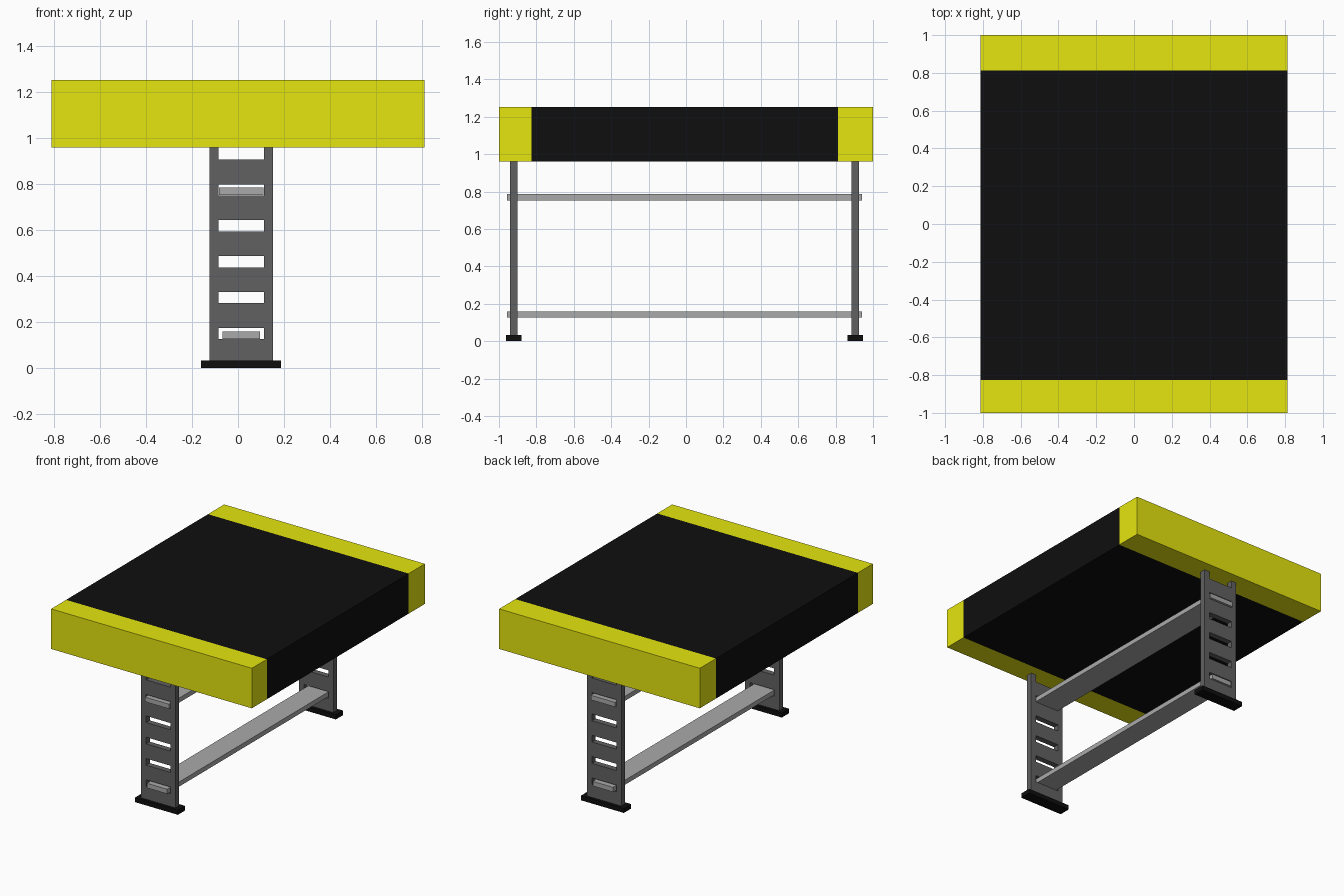
import bpy
import bmesh

if "Cube" in bpy.data.objects:
    bpy.data.objects.remove(bpy.data.objects["Cube"])


def material(name, color):
    m = bpy.data.materials.new(name)
    m.diffuse_color = (*color, 1)
    m.use_nodes = True
    m.node_tree.nodes["Principled BSDF"].inputs["Base Color"].default_value = m.diffuse_color
    return m


def boxes(name, spans, mat=None):
    """One mesh object made of boxes, each given as (x0, x1, y0, y1, z0, z1)."""
    bm = bmesh.new()
    for x0, x1, y0, y1, z0, z1 in spans:
        for v in bmesh.ops.create_cube(bm, size=1)["verts"]:
            v.co.x = x1 if v.co.x > 0 else x0
            v.co.y = y1 if v.co.y > 0 else y0
            v.co.z = z1 if v.co.z > 0 else z0
    mesh = bpy.data.meshes.new(name)
    bm.to_mesh(mesh)
    bm.free()
    obj = bpy.data.objects.new(name, mesh)
    bpy.context.collection.objects.link(obj)
    if mat:
        mesh.materials.append(mat)
    return obj


yellow = material("yellow", (0.79, 0.79, 0.005))
black = material("black", (0.0045, 0.0045, 0.0045))
dark_grey = material("dark_grey", (0.12, 0.12, 0.12))
light_grey = material("light_grey", (0.40, 0.40, 0.40))

# Thick top: black middle with yellow end blocks
Z0, Z1, HALF = 0.96, 1.253, 0.812
Y_FRONT, Y_BACK = -0.827, 0.813
boxes("top_middle", [(-HALF, HALF, Y_FRONT, Y_BACK, Z0, Z1)], black)
boxes("front_end_block", [(-HALF, HALF, -1, Y_FRONT, Z0, Z1)], yellow)
boxes("back_end_block", [(-HALF, HALF, Y_BACK, 1, Z0, Z1)], yellow)

# Ladder-style legs with five slots and an open notch at the top, on flat feet
CX = 0.014
slots = [(0.126 + 0.156 * i, 0.175 + 0.156 * i) for i in range(5)] + [(0.906, 1.1)]
cutter = boxes("slot_cutter", [(CX - 0.098, CX + 0.098, -1.1, 1.1, a, b) for a, b in slots])
cutter.hide_render = True
cutter.hide_viewport = True
cutter.display_type = "WIRE"

for side, y in (("front", -0.921), ("back", 0.905)):
    leg = boxes(side + "_leg", [(CX - 0.139, CX + 0.139, y - 0.021, y + 0.021, 0.033, Z0)], dark_grey)
    cut = leg.modifiers.new("slots", "BOOLEAN")
    cut.operation = "DIFFERENCE"
    cut.solver = "EXACT"
    cut.object = cutter
    boxes(side + "_foot", [(CX - 0.174, CX + 0.174, y - 0.042, y + 0.042, 0, 0.033)], black)

# Flat stretchers passing through the top and bottom slots
for name, half, z in (("lower_stretcher", 0.082, 0.126), ("upper_stretcher", 0.097, 0.752)):
    boxes(name, [(CX - half, CX + half, -0.956, 0.94, z, z + 0.034)], light_grey)
